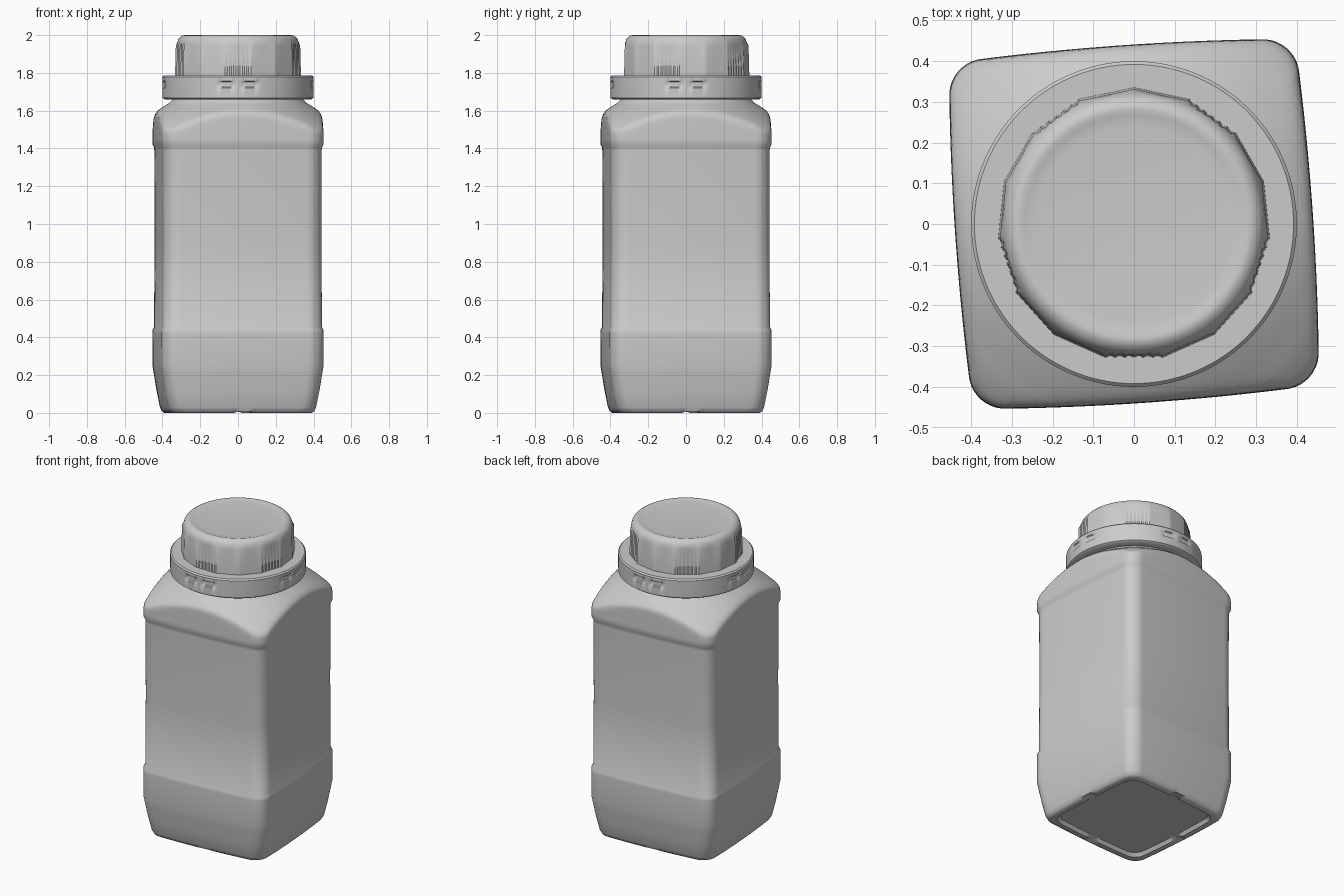
import bpy
from math import sin, cos, pi, radians, hypot, exp, log

cube = bpy.data.objects.get("Cube")
if cube:
    bpy.data.objects.remove(cube)

grey = bpy.data.materials.new("light_grey_plastic")
grey.use_nodes = True
grey.diffuse_color = (0.6, 0.6, 0.6, 1)
grey.node_tree.nodes["Principled BSDF"].inputs["Base Color"].default_value = (0.6, 0.6, 0.6, 1)


def loft(name, rings, angle):
    """Join equal-length closed rings, bottom to top, and close both ends."""
    n = len(rings[0])
    verts = [p for ring in rings for p in ring]
    faces = [(k * n + i, k * n + (i + 1) % n, (k + 1) * n + (i + 1) % n, (k + 1) * n + i)
             for k in range(len(rings) - 1) for i in range(n)]
    faces.append(tuple(reversed(range(n))))
    faces.append(tuple(range(len(verts) - n, len(verts))))
    mesh = bpy.data.meshes.new(name)
    mesh.from_pydata(verts, [], faces)
    mesh.materials.append(grey)
    obj = bpy.data.objects.new(name, mesh)
    bpy.context.collection.objects.link(obj)
    bpy.ops.object.select_all(action="DESELECT")
    obj.select_set(True)
    bpy.context.view_layer.objects.active = obj
    bpy.ops.object.shade_smooth_by_angle(angle=radians(angle))
    return obj


def polar_ring(radius, z, n=180):
    """Ring whose radius is a function of the angle."""
    angles = [2 * pi * i / n + pi / 2 for i in range(n)]
    return [(radius(a) * cos(a), radius(a) * sin(a), z) for a in angles]


# Body outline: a rounded square with bulging sides, slightly turned
HALF, ROUND, BULGE, TURN = 0.43, 0.09, 0.009, radians(4)


def outline():
    pts = []
    flat = HALF - ROUND
    for q in range(4):
        side = []
        for i in range(24):
            t = -1 + 2 * i / 24
            side.append((HALF + BULGE * (1 - t * t), t * flat))
        for i in range(10):
            a = pi / 2 * i / 10
            side.append((flat + ROUND * cos(a), flat + ROUND * sin(a)))
        turn = q * pi / 2 + TURN
        pts += [(x * cos(turn) - y * sin(turn), x * sin(turn) + y * cos(turn)) for x, y in side]
    return pts


OUTLINE = outline()


def body_ring(z, half, notch=0):
    """Scaled outline; notch lifts the rim at the middle of each side."""
    s = half / HALF
    return [(x * s, y * s, z + (notch if abs(i % 34 - 12) < 2 else 0))
            for i, (x, y) in enumerate(OUTLINE)]


def shoulder_ring(z, dome):
    """Outline softly limited by a round dome, giving the arched shoulder."""
    k = 0.012
    ring = []
    for x, y in OUTLINE:
        r = hypot(x, y)
        soft = -k * log(exp(-r / k) + exp(-dome / k))
        ring.append((x * soft / r, y * soft / r, z))
    return ring


# Body: recessed base, tapered foot, lower band, inset panel, upper band
rings = [body_ring(0.02, 0.31), body_ring(0.02, 0.325), body_ring(0.0, 0.34, 0.014)]
for z, half in [(0.0, 0.37), (0.008, 0.383), (0.03, 0.393), (0.12, 0.41), (0.21, 0.424),
                (0.25, 0.43), (0.42, 0.431), (0.44, 0.43), (0.455, 0.422), (0.9, 0.42),
                (1.39, 0.421), (1.405, 0.422), (1.42, 0.43)]:
    rings.append(body_ring(z, half, 0.014 if z == 0 else 0))

# Shoulder and neck
dome = [(1.45, 0.64), (1.5, 0.57), (1.55, 0.505), (1.6, 0.43), (1.64, 0.365), (1.66, 0.345)]
for (z0, r0), (z1, r1) in zip(dome, dome[1:]):
    for i in range(4):
        rings.append(shoulder_ring(z0 + (z1 - z0) * i / 4, r0 + (r1 - r0) * i / 4))
rings += [shoulder_ring(1.66, 0.345), shoulder_ring(1.7, 0.345)]
loft("bottle_body", rings, 40)


# Collar: a round tamper band with shallow dents
def dented(radius, depth):
    def f(a):
        quarter = (a + pi / 4) % (pi / 2) - pi / 4
        return radius - (depth if 0.06 < abs(quarter) < 0.26 else 0)
    return f


collar = [(1.66, 0.33, 0), (1.66, 0.388, 0), (1.668, 0.399, 0), (1.72, 0.4, 0),
          (1.725, 0.4, 0.007), (1.752, 0.4, 0.007), (1.757, 0.4, 0), (1.778, 0.4, 0),
          (1.786, 0.392, 0), (1.786, 0.3, 0)]
loft("cap_collar", [polar_ring(dented(r, d), z) for z, r, d in collar], 40)

# Cap: fifteen facets, every third one ribbed, rounding into a circular top
SIDES = 15


def faceted(radius):
    def f(a):
        step = 2 * pi / SIDES
        place = ((a - pi / 2) % (2 * pi) + 1e-6) / step
        index, part = int(place), place % 1
        r = radius * cos(step / 2) / cos((part - 0.5) * step)
        rib = index % SIDES % 3 == 1 and round(part * 12) % 2 == 1
        return r - (0.005 if rib else 0)
    return f


cap = [polar_ring(faceted(r), z) for z, r in [(1.77, 0.336), (1.8, 0.335), (1.945, 0.331)]]
for z, r in [(1.965, 0.321), (1.98, 0.315), (1.991, 0.305), (1.998, 0.293), (2.0, 0.28),
             (1.996, 0.268), (1.993, 0.24)]:
    cap.append(polar_ring(lambda a: r, z))
loft("cap_top", cap, 30)
